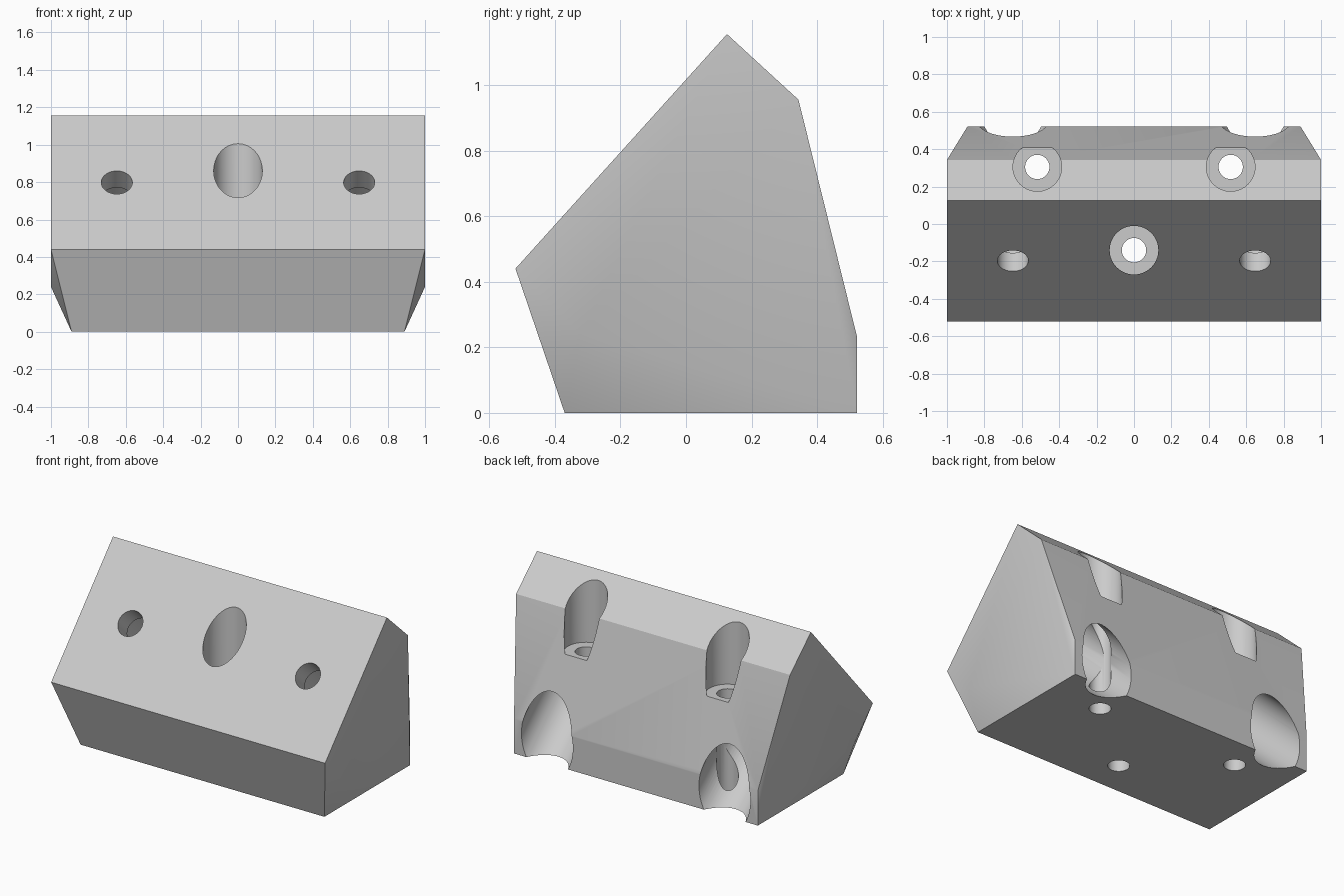
import bpy, bmesh, math
from mathutils import Vector

cube = bpy.data.objects.get("Cube")
if cube:
    bpy.data.objects.remove(cube, do_unlink=True)

grey = bpy.data.materials.new("light_grey")
grey.use_nodes = True
colour = (0.6, 0.6, 0.6, 1)
grey.diffuse_color = colour
grey.node_tree.nodes["Principled BSDF"].inputs["Base Color"].default_value = colour


def make_object(name, bm):
    bmesh.ops.recalc_face_normals(bm, faces=bm.faces)
    mesh = bpy.data.meshes.new(name)
    bm.to_mesh(mesh)
    bm.free()
    mesh.materials.append(grey)
    obj = bpy.data.objects.new(name, mesh)
    bpy.context.collection.objects.link(obj)
    return obj


# Wedge body: full-width upper profile tapering to a narrower base
upper = [(-0.52, 0.44), (0.125, 1.155), (0.343, 0.955), (-0.32, 0.24)]
lower = [(-0.37, 0), (0.522, 0), (0.522, 0.23)]
bm = bmesh.new()
for side in (-1, 1):
    for half_width, points in ((1, upper), (0.89, lower)):
        for y, z in points:
            bm.verts.new((side * half_width, y, z))
bmesh.ops.convex_hull(bm, input=bm.verts)
bmesh.ops.dissolve_limit(bm, angle_limit=0.01, verts=bm.verts, edges=bm.edges)
body = make_object("corner_block", bm)


def drill(start, end, radius):
    """Cut a round hole through the body between two points."""
    start, end = Vector(start), Vector(end)
    axis = end - start
    bm = bmesh.new()
    bmesh.ops.create_cone(bm, cap_ends=True, segments=64, radius1=radius,
                          radius2=radius, depth=axis.length)
    cutter = make_object("hole_cutter", bm)
    cutter.hide_render = True
    cutter.rotation_mode = 'QUATERNION'
    cutter.rotation_quaternion = axis.to_track_quat('Z', 'Y')
    cutter.location = (start + end) / 2
    mod = body.modifiers.new("hole", 'BOOLEAN')
    mod.operation = 'DIFFERENCE'
    mod.solver = 'EXACT'
    mod.object = cutter
    bpy.ops.object.modifier_apply(modifier=mod.name)
    bpy.data.objects.remove(cutter, do_unlink=True)


bpy.ops.object.select_all(action='DESELECT')
bpy.context.view_layer.objects.active = body
body.select_set(True)

# Vertical screw holes with wide counterbores
for x, y, floor in ((0, -0.14, 0.45), (-0.517, 0.305, 0.69), (0.517, 0.305, 0.69)):
    drill((x, y, -0.2), (x, y, 1.4), 0.065)
    drill((x, y, floor), (x, y, 1.4), 0.13)

# Angled holes square to the sloping front, with wide recesses from the back
inward = Vector((0, 0.743, -0.67)).normalized()
for x in (-0.648, 0.648):
    mouth = Vector((x, -0.197, 0.798))
    drill(mouth - inward * 0.3, mouth + inward * 0.5, 0.083)
    drill(mouth + inward * 0.132, mouth + inward * 1.6, 0.188)

bpy.ops.object.shade_smooth_by_angle(angle=math.radians(30))
